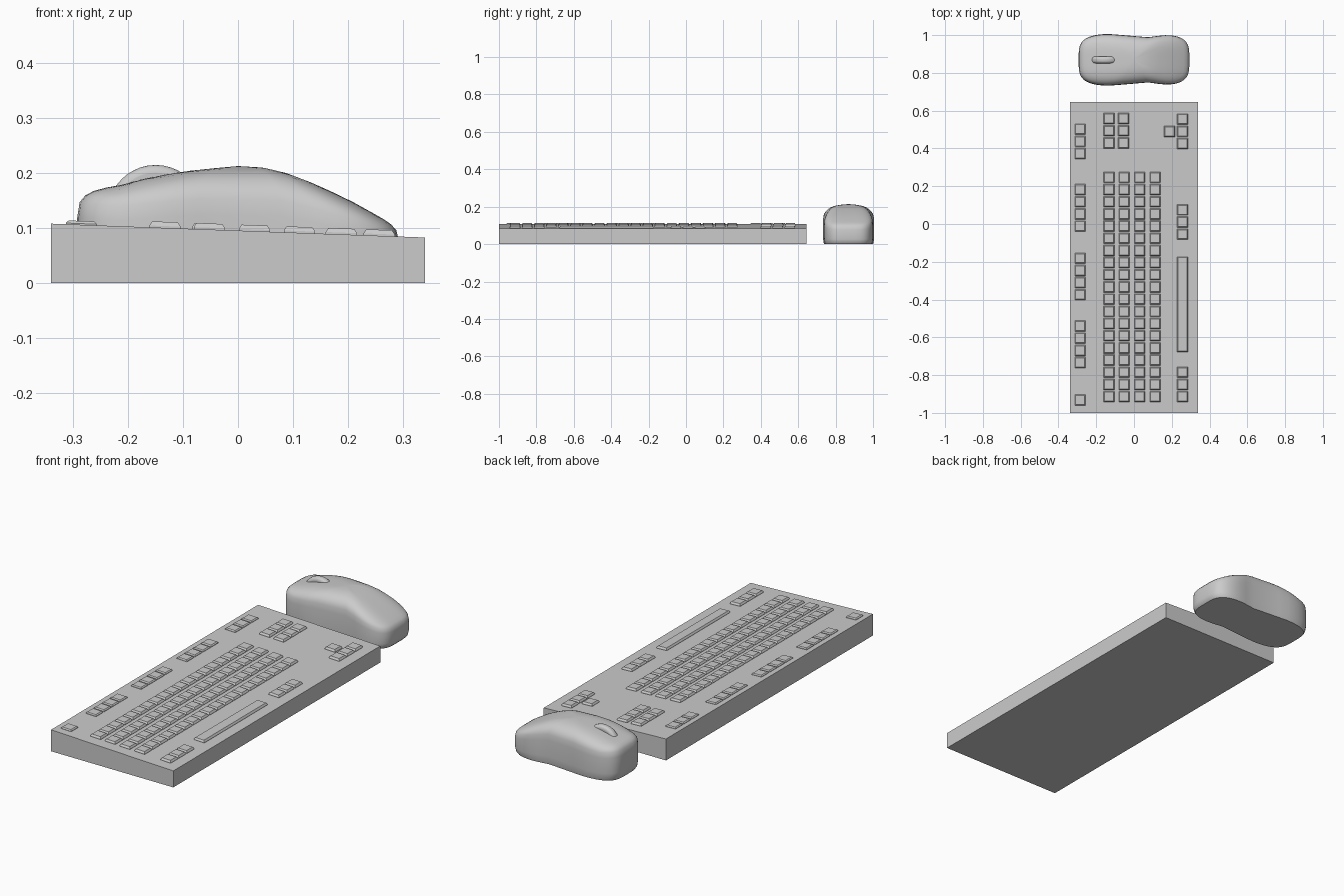
import bpy, bmesh, math
from mathutils import Vector

if "Cube" in bpy.data.objects:
    bpy.data.objects.remove(bpy.data.objects["Cube"])

SLOPE = -0.037


def deck(x):
    return 0.0955 + SLOPE * x


def make_object(name, bm):
    bmesh.ops.recalc_face_normals(bm, faces=bm.faces)
    me = bpy.data.meshes.new(name)
    bm.to_mesh(me)
    bm.free()
    ob = bpy.data.objects.new(name, me)
    bpy.context.collection.objects.link(ob)
    return ob


def smooth(ob, angle):
    bpy.ops.object.select_all(action='DESELECT')
    ob.select_set(True)
    bpy.context.view_layer.objects.active = ob
    bpy.ops.object.shade_smooth_by_angle(angle=math.radians(angle))


# Wedge-shaped keyboard case
bm = bmesh.new()
bmesh.ops.create_cube(bm, size=1)
for v in bm.verts:
    x = v.co.x * 0.68
    v.co = Vector((x, -0.1775 + v.co.y * 1.645, deck(x) if v.co.z > 0 else 0))
make_object("keyboard_case", bm)


# Tapered keys that follow the sloping deck
def add_key(bm, x, y, length=0.057, h=0.011):
    rings = []
    for inset, dz in ((0, -0.004), (0, h * 0.3), (0.005, h)):
        a, b = 0.0285 - inset, length / 2 - inset
        rings.append([bm.verts.new((x + sx * a, y + sy * b, deck(x + sx * a) + dz))
                      for sx, sy in ((-1, -1), (1, -1), (1, 1), (-1, 1))])
    for lo, hi in zip(rings, rings[1:]):
        for i in range(4):
            j = (i + 1) % 4
            bm.faces.new((lo[i], lo[j], hi[j], hi[i]))
    bm.faces.new(rings[0][::-1])
    bm.faces.new(rings[-1])


def key_group(name, xs, runs, h=0.011):
    bm = bmesh.new()
    for x in xs:
        for start, count in runs:
            for i in range(count):
                add_key(bm, x, start - i * 0.0645, h=h)
    return make_object(name, bm)


key_group("function_keys", [-0.285],
          [(0.502, 3), (0.182, 4), (-0.181, 4), (-0.54, 4), (-0.932, 1)], h=0.007)
key_group("main_keys", [-0.133, -0.052, 0.030, 0.112], [(0.247, 19)])
key_group("navigation_keys", [-0.133, -0.055], [(0.558, 3)])
key_group("arrow_keys", [0.257], [(0.555, 3)])
key_group("side_arrow_key", [0.188], [(0.49, 1)])
key_group("bottom_row_keys", [0.257], [(0.075, 3), (-0.785, 3)])
bm = bmesh.new()
add_key(bm, 0.257, -0.425, length=0.503)
make_object("space_bar", bm)

# Mouse body: waisted outline drawn inward under a crest profile
CREST = [(-0.30, 0.20), (-0.22, 0.189), (-0.1, 0.204), (0, 0.213), (0.05, 0.21),
         (0.1, 0.198), (0.2, 0.16), (0.25, 0.140), (0.30, 0.127)]
MOUSE_Y = 0.869


def crest(x):
    for (x0, z0), (x1, z1) in zip(CREST, CREST[1:]):
        if x <= x1:
            return z0 + (z1 - z0) * (x - x0) / (x1 - x0)
    return CREST[-1][1]


def signed_pow(v, p):
    return math.copysign(abs(v) ** p, v)


N = 48
outline = []
for i in range(N):
    t = 2 * math.pi * (i + 0.5) / N
    x = 0.293 * signed_pow(math.cos(t), 0.5)
    waist = 1 - 0.16 * math.exp(-((x - 0.04) / 0.11) ** 2)
    outline.append((x, 0.140 * signed_pow(math.sin(t), 0.5) * waist))

bm = bmesh.new()
rings = []
for s, f in ((0.96, 0), (0.985, 0.06), (1, 0.2), (1, 0.4)):
    rings.append([bm.verts.new((x * s, MOUSE_Y + y * s, crest(x * s) * f))
                  for x, y in outline])
for r in (1, 0.985, 0.95, 0.9, 0.82, 0.72, 0.6, 0.45, 0.3, 0.15):
    f = 0.6 + 0.4 * (1 - r ** 3) ** (1 / 3)
    rings.append([bm.verts.new((x * r, MOUSE_Y + y * r, crest(x * r) * f))
                  for x, y in outline])
for lo, hi in zip(rings, rings[1:]):
    for i in range(N):
        j = (i + 1) % N
        bm.faces.new((lo[i], lo[j], hi[j], hi[i]))
bm.faces.new(rings[0][::-1])
tip = bm.verts.new((0, MOUSE_Y, crest(0)))
for i in range(N):
    bm.faces.new((rings[-1][i], rings[-1][(i + 1) % N], tip))
smooth(make_object("mouse_body", bm), 40)

# Scroll wheel
bpy.ops.mesh.primitive_cylinder_add(vertices=40, radius=0.087, depth=0.037,
                                    location=(-0.15, MOUSE_Y, 0.128),
                                    rotation=(math.pi / 2, 0, 0))
wheel = bpy.context.object
wheel.name = "scroll_wheel"
bev = wheel.modifiers.new("rounded_rim", 'BEVEL')
bev.width = 0.014
bev.segments = 4
smooth(wheel, 40)
